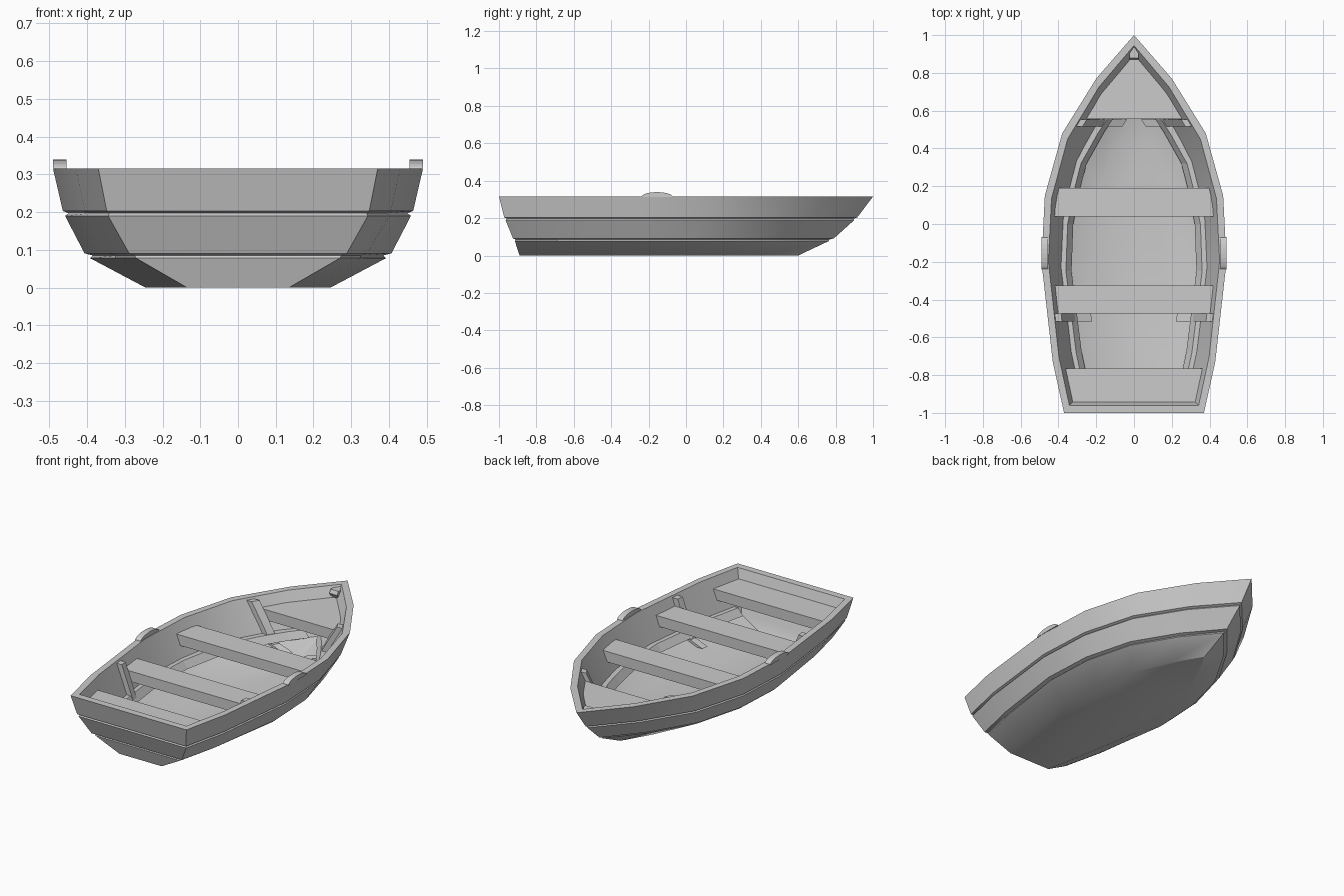
import bpy
import bmesh
import math

cube = bpy.data.objects.get("Cube")
if cube:
    bpy.data.objects.remove(cube, do_unlink=True)

grey = bpy.data.materials.new("pale grey")
grey.use_nodes = True
colour = (0.6, 0.6, 0.6, 1)
grey.diffuse_color = colour
grey.node_tree.nodes["Principled BSDF"].inputs["Base Color"].default_value = colour

# Half plan of the gunwale, stern to bow: (y, half width)
PLAN = [(-1, .37), (-.73, .43), (-.2, .49), (.15, .472), (.48, .38), (.77, .2), (1, 0)]

# Sections: (z, stern y, bow y, width ratio at stern, width ratio amidships)
OUTER = [(0, -.89, .60, .365, .50), (.078, -.915, .765, .73, .80),
         (.085, -.91, .765, .74, .785), (.091, -.925, .79, .78, .83),
         (.19, -.965, .90, .93, .935), (.197, -.955, .895, .92, .915),
         (.203, -.972, .915, .94, .947), (.315, -1, 1, 1, 1)]
INNER = [(.315, -.96, .945, .925, .925), (.09, -.89, .75, .72, .75), (.035, -.86, .58, .36, .46)]


def half_ring(section):
    z, stern, bow, rs, rm = section
    out = []
    for y, w in PLAN:
        t = (y + 1) / 2
        ratio = rs + (rm - rs) * min(1, t / .4)
        out.append((w * ratio, stern + (bow - stern) * t, z))
    return out


def full_ring(section):
    half = half_ring(section)
    return half + [(-x, y, z) for x, y, z in reversed(half[:-1])]


def wall(y, z):
    """Half width of the inside of the hull at a given place."""
    lo, hi = (INNER[1], INNER[0]) if z >= INNER[1][0] else (INNER[2], INNER[1])
    f = (z - lo[0]) / (hi[0] - lo[0])
    pts = half_ring([a + (b - a) * f for a, b in zip(lo, hi)])
    for (x0, y0, _), (x1, y1, _) in zip(pts, pts[1:]):
        if y <= y1:
            return max(0, x0 + (x1 - x0) * max(0, (y - y0) / (y1 - y0)))
    return 0


def loft(name, rings):
    """Closed skin through rings of equal point count."""
    bm = bmesh.new()
    loops = [[bm.verts.new(p) for p in ring] for ring in rings]
    n = len(loops[0])
    for a, b in zip(loops, loops[1:]):
        for i in range(n):
            j = (i + 1) % n
            bm.faces.new((a[i], a[j], b[j], b[i]))
    bm.faces.new(loops[0])
    bm.faces.new(loops[-1])
    bmesh.ops.remove_doubles(bm, verts=bm.verts, dist=.0001)
    bmesh.ops.recalc_face_normals(bm, faces=bm.faces)
    mesh = bpy.data.meshes.new(name)
    bm.to_mesh(mesh)
    bm.free()
    obj = bpy.data.objects.new(name, mesh)
    bpy.context.collection.objects.link(obj)
    mesh.materials.append(grey)
    return obj


def seat(name, ys, z0=.2, z1=.26):
    """Board fitted to the inside of the hull."""
    def outline(z):
        right = [(wall(y, z) + .004, y, z) for y in ys]
        return right + [(-x, y, z) for x, y, z in reversed(right)]
    return loft(name, [outline(z0), outline(z1)])


# Lapped hull shell with inside walls and floor
hull = loft("hull", [full_ring(s) for s in OUTER + INNER])
bpy.ops.object.select_all(action='DESELECT')
hull.select_set(True)
bpy.context.view_layer.objects.active = hull
bpy.ops.object.shade_smooth_by_angle(angle=math.radians(30))

# Benches and bow deck
seat("stern_seat", [-.95, -.765])
seat("rear_bench", [-.475, -.325])
seat("middle_bench", [.04, .19])
seat("bow_deck", [.555, .64, .72, .8, .86, .905])

for side, s in (("left", 1), ("right", -1)):
    # Stringer along the inside chine
    rings = []
    for y in [-.86, -.68, -.25, 0, .2, .32, .48, .6, .68]:
        edge = wall(y, .09)
        rings.append([(s * x, y, z) for x, z in
                      ((edge + .003, .085), (wall(y, .14) + .003, .14),
                       (edge - .005, .14), (edge - .035, .1))])
    loft(side + "_stringer", rings)

    # Upright ribs on the wall
    for label, y0, y1 in (("rear", -.515, -.475), ("front", .515, .553)):
        rings = []
        for z in (.06, .09, .2, .305):
            rings.append([(s * (wall(y, z) + d), y, z) for y, d in
                          ((y0, .004), (y1, .004), (y1, -.033), (y0, -.033))])
        loft(f"{side}_{label}_rib", rings)

    # Rounded oar rest on the gunwale
    arc = [(-.155 + .085 * math.cos(a), .312 + .027 * math.sin(a))
           for a in [math.pi * i / 10 for i in range(11)]]
    loft(side + "_oar_rest", [[(s * x, y, z) for y, z in arc] for x in (.455, .49)])

# Small pointed block at the bow
loft("bow_block", [[(-.025, y, z), (.025, y, z), (.025, .9, z), (0, .94, z), (-.025, .9, z)]
                   for y, z in ((.89, .25), (.87, .285), (.88, .305))])
